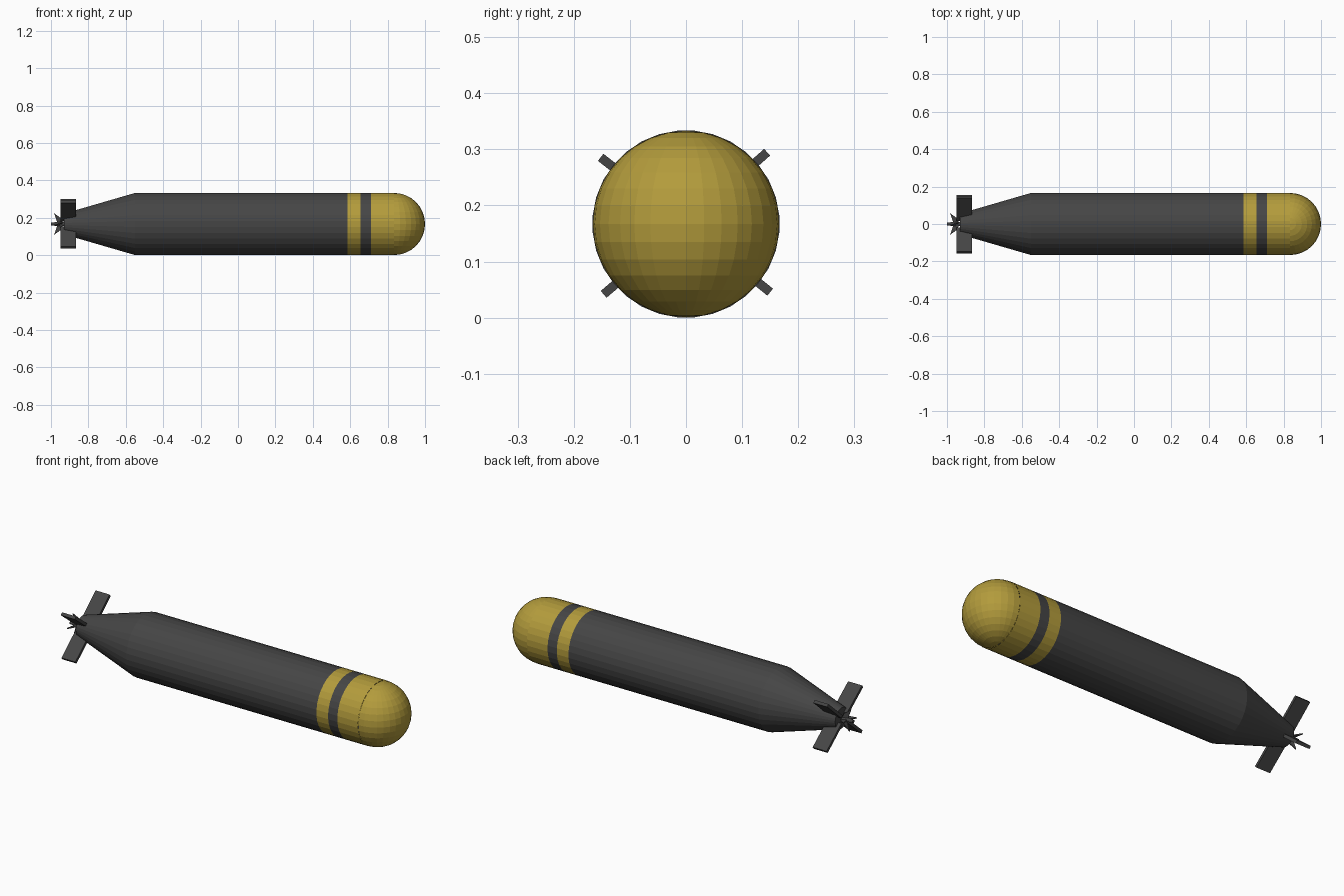
import bpy, bmesh
from math import cos, sin, pi, radians
from mathutils import Matrix, Vector

if "Cube" in bpy.data.objects:
    bpy.data.objects.remove(bpy.data.objects["Cube"])

ZC, R, SIDES = 0.167, 0.167, 32


def material(name, color):
    m = bpy.data.materials.new(name)
    m.diffuse_color = color
    m.use_nodes = True
    m.node_tree.nodes["Principled BSDF"].inputs["Base Color"].default_value = m.diffuse_color
    return m


DARK = material("dark_grey", (0.06, 0.06, 0.06, 1))
YELLOW = material("yellow", (0.45, 0.33, 0.045, 1))


def add_object(name, bm, mat):
    bmesh.ops.recalc_face_normals(bm, faces=bm.faces)
    mesh = bpy.data.meshes.new(name)
    bm.to_mesh(mesh)
    bm.free()
    mesh.materials.append(mat)
    ob = bpy.data.objects.new(name, mesh)
    ob.location.z = ZC
    bpy.context.collection.objects.link(ob)
    return ob


def lathe(name, profile, mat, sides=SIDES, caps=True):
    """Turn (x, radius) points around the long axis."""
    bm = bmesh.new()
    rings = []
    for x, r in profile:
        angles = [2 * pi * (i + 0.5) / sides for i in range(sides)]
        rings.append([bm.verts.new((x, r * cos(a), r * sin(a))) for a in angles])
    for a, b in zip(rings, rings[1:]):
        for i in range(sides):
            j = (i + 1) % sides
            bm.faces.new((a[i], a[j], b[j], b[i]))
    if caps:
        bm.faces.new(rings[0])
        bm.faces.new(rings[-1])
    return add_object(name, bm, mat)


def plate(name, outline, thickness, angle, mat, pitch=0):
    """Extrude an (x, radius) outline, pitch it, and swing it to an angle in the yz plane."""
    bm = bmesh.new()
    front = [bm.verts.new((x, r, -thickness / 2)) for x, r in outline]
    face = bm.faces.new(front)
    out = bmesh.ops.extrude_face_region(bm, geom=[face])
    moved = [v for v in out["geom"] if isinstance(v, bmesh.types.BMVert)]
    bmesh.ops.translate(bm, verts=moved, vec=(0, 0, thickness))
    mid = Vector((sum(x for x, r in outline) / len(outline), 0, 0))
    bmesh.ops.rotate(bm, verts=bm.verts, cent=mid, matrix=Matrix.Rotation(pitch, 3, 'Y'))
    bmesh.ops.rotate(bm, verts=bm.verts, cent=(0, 0, 0), matrix=Matrix.Rotation(angle, 3, 'X'))
    return add_object(name, bm, mat)


# Main hull with tapered tail
lathe("hull", [(-0.93, 0.056), (-0.55, R), (0.585, R)], DARK)

# Yellow and dark bands behind the nose
lathe("rear_yellow_band", [(0.585, R), (0.655, R)], YELLOW, caps=False)
lathe("dark_band", [(0.655, R), (0.71, R)], DARK, caps=False)
lathe("front_yellow_band", [(0.71, R), (0.834, R)], YELLOW, caps=False)

# Rounded nose: front half of a sphere with upright poles
bm = bmesh.new()
bmesh.ops.create_uvsphere(bm, u_segments=32, v_segments=16, radius=0.166)
bmesh.ops.bisect_plane(bm, geom=bm.verts[:] + bm.edges[:] + bm.faces[:], dist=1e-5,
                       plane_co=(0, 0, 0), plane_no=(1, 0, 0), clear_inner=True)
bmesh.ops.translate(bm, verts=bm.verts, vec=(0.834, 0, 0))
add_object("nose", bm, YELLOW)

# Four diagonal tail fins
fin = [(-0.948, 0.03), (-0.865, 0.03), (-0.865, 0.193), (-0.948, 0.193)]
for i, a in enumerate((41.5, 142, 220.5, 321)):
    plate(f"tail_fin_{i + 1}", fin, 0.016, radians(a), DARK)

# Propeller shaft and blades
lathe("propeller_shaft", [(-1.0, 0.009), (-0.92, 0.012)], DARK, sides=12)
blade = [(-0.965, 0.005), (-0.935, 0.005), (-0.945, 0.03), (-0.983, 0.056)]
for i in range(4):
    plate(f"propeller_blade_{i + 1}", blade, 0.006, i * pi / 2, DARK, pitch=radians(15))
